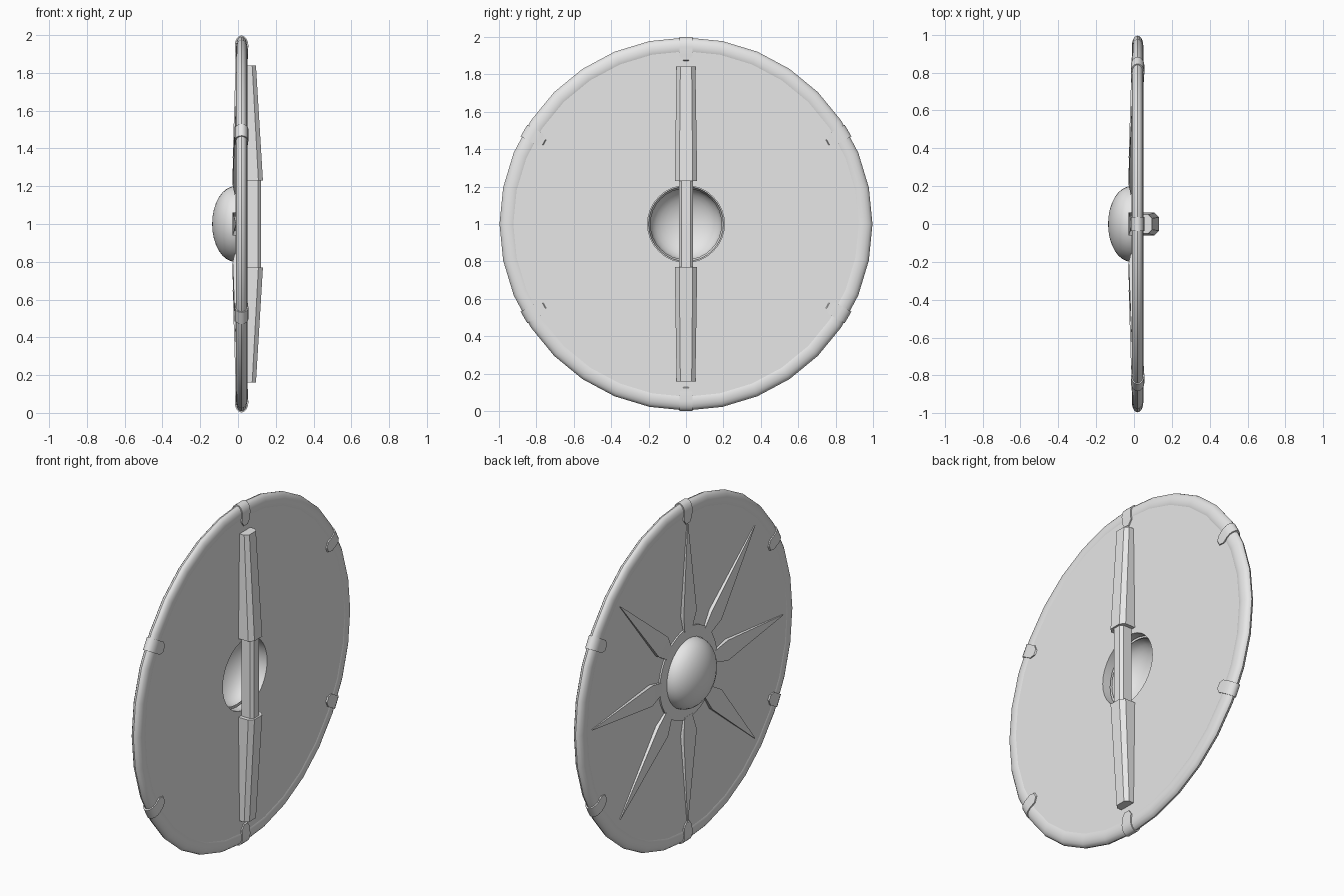
import bpy, bmesh, math
from math import sin, cos, pi, radians
from mathutils import Matrix, Vector

cube = bpy.data.objects.get("Cube")
if cube:
    bpy.data.objects.remove(cube, do_unlink=True)

grey = bpy.data.materials.new("plain grey")
grey.use_nodes = True
grey.diffuse_color = (0.8, 0.8, 0.8, 1)
grey.node_tree.nodes["Principled BSDF"].inputs["Base Color"].default_value = (0.8, 0.8, 0.8, 1)

SIDES = 32
MID = 0.019      # middle plane of the board
HALF = 0.026     # half thickness of the board


def make(name, bm, angle=35):
    """Turn a bmesh into a finished object centred one unit up."""
    bmesh.ops.recalc_face_normals(bm, faces=bm.faces)
    mesh = bpy.data.meshes.new(name)
    bm.to_mesh(mesh)
    bm.free()
    mesh.materials.append(grey)
    ob = bpy.data.objects.new(name, mesh)
    ob.location.z = 1
    bpy.context.collection.objects.link(ob)
    bpy.ops.object.select_all(action='DESELECT')
    ob.select_set(True)
    bpy.context.view_layer.objects.active = ob
    bpy.ops.object.shade_smooth_by_angle(angle=radians(angle))
    return ob


def loft(bm, rings, closed=True):
    """Bridge rows of points with quads; returns the vertex rows."""
    rows = [[bm.verts.new(p) for p in ring] for ring in rings]
    for a, b in zip(rows, rows[1:]):
        n = len(a)
        for i in range(n if closed else n - 1):
            j = (i + 1) % n
            bm.faces.new((a[i], a[j], b[j], b[i]))
    return rows


def lathe(name, profile, loop=True):
    """Spin (x, radius) points around the x axis."""
    bm = bmesh.new()
    pts = profile + profile[:1] if loop else profile
    loft(bm, [[(x, r * sin(2 * pi * i / SIDES), r * cos(2 * pi * i / SIDES))
               for i in range(SIDES)] for x, r in pts])
    bmesh.ops.remove_doubles(bm, verts=bm.verts, dist=0.0001)
    return make(name, bm)


def around(name, bm, count):
    """Repeat a part around the x axis."""
    source = bm.verts[:] + bm.edges[:] + bm.faces[:]
    for k in range(1, count):
        copy = bmesh.ops.duplicate(bm, geom=source)["geom"]
        verts = [g for g in copy if isinstance(g, bmesh.types.BMVert)]
        bmesh.ops.rotate(bm, verts=verts, cent=(0, 0, 0),
                         matrix=Matrix.Rotation(2 * pi * k / count, 3, 'X'))
    return make(name, bm)


# Round board with a central hole
lathe("board", [(MID - HALF, 0.205), (MID - HALF, 0.95), (MID + HALF, 0.95), (MID + HALF, 0.205)])

# Rounded rim
lathe("rim", [(MID + 0.03 * cos(2 * pi * i / 16), 0.945 + 0.05 * sin(2 * pi * i / 16))
              for i in range(16)])

# Hollow domed boss with a thin flange
steps = [i * pi / 16 for i in range(9)]
outer = [(-0.016 - 0.121 * sin(a), 0.2 * cos(a)) for a in steps]
inner = [(-0.007 - 0.121 * sin(a), 0.192 * cos(a)) for a in reversed(steps)]
lathe("boss", [(-0.006, 0.265), (-0.016, 0.265)] + outer + inner, loop=False)

# Eight tapering rays: (radius, half width, surface x)
bm = bmesh.new()
ray = [(0.25, 0.035, -0.017), (0.35, 0.06, -0.028), (0.88, 0.002, -0.012)]
rows = loft(bm, [[(0, -w, r), (x, -w, r), (x, w, r), (0, w, r)] for r, w, x in ray])
bm.faces.new(rows[0])
bm.faces.new(rows[-1])
around("rays", bm, 8)

# Six clips folded over the rim, with tapered tongues on both faces
fold = [(MID - 0.036 * cos(a), 0.945 + 0.053 * sin(a), 0.036)
        for a in [i * pi / 8 for i in range(9)]]
tongue = [(MID - 0.026, 0.87, 0.014), (MID - 0.033, 0.875, 0.017), (MID - 0.033, 0.9, 0.036)]
back = [(2 * MID - x, r, w) for x, r, w in reversed(tongue)]
bm = bmesh.new()
rings = []
for x, r, w in tongue + fold + back:
    # outer strip with short side walls sunk into the rim
    base = Vector((x - MID, r - 0.93))
    sunk = base * 0.72
    xi, ri = MID + sunk.x, (0.93 + sunk.y if r > 0.945 else r)
    rings.append([(xi, -w, ri), (x, -w, r), (x, w, r), (xi, w, ri)])
loft(bm, rings, closed=False)
around("rim_clips", bm, 6)


# Handle sections with chamfered backs
def section(z, w, depth):
    c = 0.4 * w
    return [(0.035, -w, z), (depth - c, -w, z), (depth, c - w, z),
            (depth, w - c, z), (depth - c, w, z), (0.035, w, z)]


def bar(name, ends):
    bm = bmesh.new()
    rows = loft(bm, [section(*e) for e in ends])
    bm.faces.new(rows[0])
    bm.faces.new(rows[-1])
    # keep the hand grip clear of the board
    return make(name, bm, 40)


for name, s in (("upper_handle_brace", 1), ("lower_handle_brace", -1)):
    bar(name, [(s * 0.23, 0.06, 0.132), (s * 0.84, 0.05, 0.095)])
grip = bar("hand_grip", [(-0.25, 0.038, 0.121), (0.25, 0.038, 0.121)])
for v in grip.data.vertices:
    v.co.x = max(v.co.x, 0.05)
